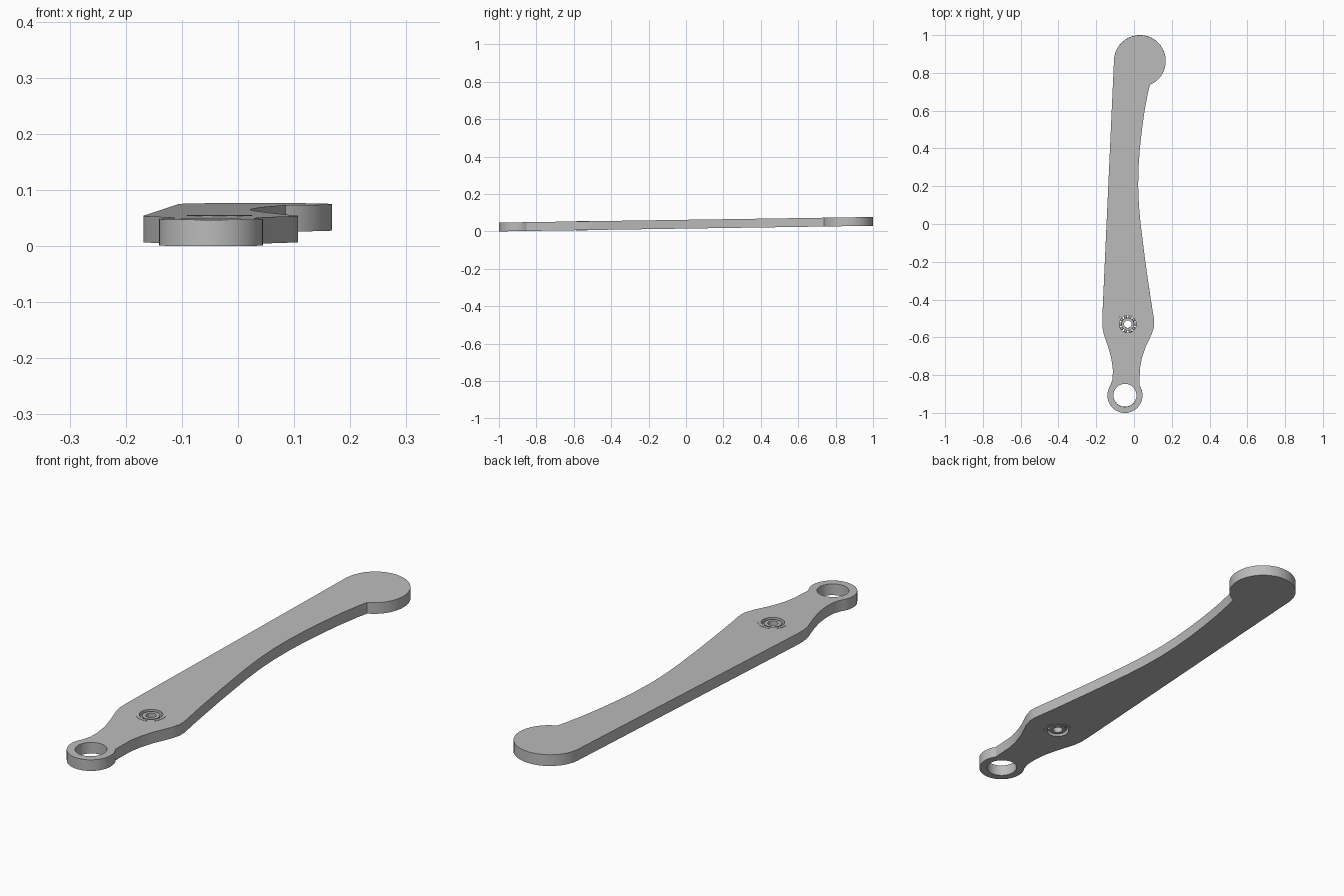
import bpy, bmesh, math
from math import cos, sin, radians

cube = bpy.data.objects.get("Cube")
if cube:
    bpy.data.objects.remove(cube, do_unlink=True)

grey = bpy.data.materials.new("plain grey")
grey.use_nodes = True
colour = (0.5, 0.5, 0.5, 1)
grey.diffuse_color = colour
grey.node_tree.nodes["Principled BSDF"].inputs["Base Color"].default_value = colour

TILT = 0.015          # the whole lever rises gently towards the back
MID = 0.0385
HALF = 0.0235


def arc(centre, radius, start, end, steps):
    """Points on a circle from one angle to another, in degrees."""
    angles = [radians(start + (end - start) * i / steps) for i in range(steps + 1)]
    return [(centre[0] + radius * cos(a), centre[1] + radius * sin(a)) for a in angles]


def circle(centre, radius, steps=32):
    return arc(centre, radius, 0, 360, steps)[:-1]


def place(obj):
    obj.data.materials.clear()
    obj.data.materials.append(grey)
    obj.location.z = MID
    obj.rotation_euler.x = TILT
    bpy.ops.object.select_all(action="DESELECT")
    obj.select_set(True)
    bpy.context.view_layer.objects.active = obj
    bpy.ops.object.shade_smooth_by_angle(angle=radians(30))


def plate(name, loops, half):
    """Flat solid with the first loop as outline and the others as holes."""
    curve = bpy.data.curves.new(name, "CURVE")
    curve.dimensions = "2D"
    curve.fill_mode = "BOTH"
    curve.extrude = half
    for loop in loops:
        spline = curve.splines.new("POLY")
        spline.points.add(len(loop) - 1)
        for point, (x, y) in zip(spline.points, loop):
            point.co = (x, y, 0, 1)
        spline.use_cyclic_u = True
    obj = bpy.data.objects.new(name, curve)
    bpy.context.collection.objects.link(obj)
    bpy.ops.object.select_all(action="DESELECT")
    obj.select_set(True)
    bpy.context.view_layer.objects.active = obj
    bpy.ops.object.convert(target="MESH")
    obj = bpy.context.object
    bm = bmesh.new()
    bm.from_mesh(obj.data)
    bmesh.ops.remove_doubles(bm, verts=bm.verts, dist=1e-5)
    bmesh.ops.recalc_face_normals(bm, faces=bm.faces)
    bm.to_mesh(obj.data)
    bm.free()
    place(obj)
    return obj


# Lever arm: round knob, long body, waist and eyelet
eye = (-0.048, -0.907)
hub = (-0.033, -0.53)
outline = arc((0.031, 0.863), 0.137, -67, 176, 28)
outline += [(-0.168, -0.5), (-0.168, -0.54), (-0.161, -0.58), (-0.137, -0.65),
            (-0.12, -0.71), (-0.112, -0.77), (-0.113, -0.82)]
outline += arc(eye, 0.093, 145, 395, 28)
outline += [(0.03, -0.81), (0.032, -0.76), (0.042, -0.71), (0.062, -0.65),
            (0.095, -0.58), (0.107, -0.54), (0.107, -0.51), (0.089, -0.4),
            (0.06, -0.2), (0.035, 0.0), (0.026, 0.1), (0.022, 0.2),
            (0.024, 0.3), (0.031, 0.4), (0.042, 0.5), (0.056, 0.6), (0.075, 0.7)]
plate("lever_arm", [outline, circle(eye, 0.061), circle(hub, 0.058)], HALF)

# Ball bearing pressed into the arm
plate("bearing_outer_race", [circle(hub, 0.058), circle(hub, 0.045)], HALF + 0.001)
plate("bearing_inner_race", [circle(hub, 0.034), circle(hub, 0.02)], HALF - 0.003)

# Bearing balls, all in one mesh
bm = bmesh.new()
for x, y in circle(hub, 0.0395, 10):
    made = bmesh.ops.create_uvsphere(bm, u_segments=12, v_segments=8, radius=0.009)
    bmesh.ops.translate(bm, verts=made["verts"], vec=(x, y, 0))
mesh = bpy.data.meshes.new("bearing_balls")
bm.to_mesh(mesh)
bm.free()
balls = bpy.data.objects.new("bearing_balls", mesh)
bpy.context.collection.objects.link(balls)
place(balls)
